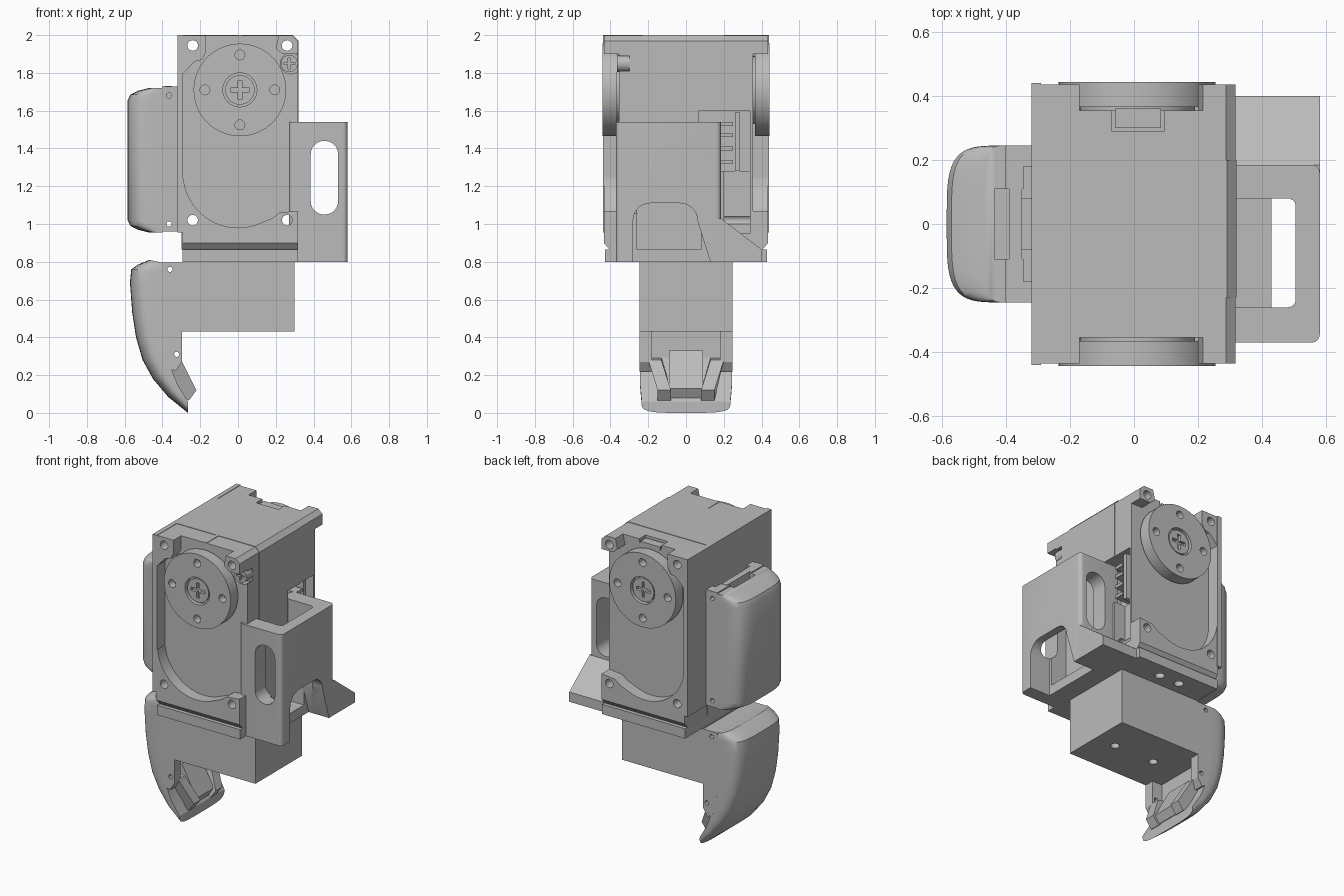
import bpy, bmesh, math

if "Cube" in bpy.data.objects:
    bpy.data.objects.remove(bpy.data.objects["Cube"])

grey = bpy.data.materials.new("plain grey")
grey.use_nodes = True
grey.diffuse_color = (0.5, 0.5, 0.5, 1)
grey.node_tree.nodes["Principled BSDF"].inputs["Base Color"].default_value = (0.5, 0.5, 0.5, 1)


def finish(name, bm):
    bmesh.ops.recalc_face_normals(bm, faces=bm.faces)
    mesh = bpy.data.meshes.new(name)
    bm.to_mesh(mesh)
    bm.free()
    ob = bpy.data.objects.new(name, mesh)
    ob.data.materials.append(grey)
    bpy.context.collection.objects.link(ob)
    return ob


def prism(name, pts, axis, a, b):
    """Extrude a 2D outline along the named axis from a to b."""
    place = {"x": lambda p, t: (t, p[0], p[1]),
             "y": lambda p, t: (p[0], t, p[1]),
             "z": lambda p, t: (p[0], p[1], t)}[axis]
    bm = bmesh.new()
    lo = [bm.verts.new(place(p, a)) for p in pts]
    hi = [bm.verts.new(place(p, b)) for p in pts]
    bm.faces.new(lo)
    bm.faces.new(hi)
    for i in range(len(pts)):
        j = (i + 1) % len(pts)
        bm.faces.new((lo[i], lo[j], hi[j], hi[i]))
    return finish(name, bm)


def box(name, x, y, z):
    return prism(name, [(x[0], y[0]), (x[1], y[0]), (x[1], y[1]), (x[0], y[1])], "z", *z)


def arc(cx, cy, r, a0, a1, n):
    return [(cx + r * math.cos(math.radians(a0 + (a1 - a0) * i / n)),
             cy + r * math.sin(math.radians(a0 + (a1 - a0) * i / n))) for i in range(n + 1)]


def ring(cx, cy, r, n=32):
    return arc(cx, cy, r, 0, 360, n)[:-1]


def rrect(x0, x1, y0, y1, r):
    return (arc(x1 - r, y0 + r, r, -90, 0, 6) + arc(x1 - r, y1 - r, r, 0, 90, 6)
            + arc(x0 + r, y1 - r, r, 90, 180, 6) + arc(x0 + r, y0 + r, r, 180, 270, 6))


def cut(targets, cutter):
    for ob in targets:
        mod = ob.modifiers.new("cut", "BOOLEAN")
        mod.operation, mod.solver, mod.object = "DIFFERENCE", "EXACT", cutter
        bpy.context.view_layer.objects.active = ob
        bpy.ops.object.modifier_apply(modifier=mod.name)
    bpy.data.objects.remove(cutter)


def loft_pad(name, stations, n=28):
    """Skin D-shaped sections; each station is outer xz, inner xz, half width."""
    bm = bmesh.new()
    rows = []
    for xo, zo, xi, zi, w in stations:
        row = []
        for i in range(n + 1):
            a = math.pi * i / n
            c, s = math.cos(a), max(math.sin(a), 0)
            h = s ** 0.5
            y = math.copysign(w * abs(c) ** 0.5, c)
            row.append(bm.verts.new((xi + (xo - xi) * h, y, zi + (zo - zi) * h)))
        rows.append(row)
    for r, q in zip(rows, rows[1:]):
        for i in range(n + 1):
            j = (i + 1) % (n + 1)
            bm.faces.new((r[i], r[j], q[j], q[i]))
    bm.faces.new(rows[0])
    bm.faces.new(rows[-1])
    return finish(name, bm)


def cross_screw(name, x, z, r, y0, y1):
    head = prism(name, ring(x, z, r), "y", y0, y1)
    d = 0.02
    lo, hi = min(y1 - d, y1 + d), max(y1 - d, y1 + d)
    for w, h in ((0.65, 0.14), (0.14, 0.65)):
        cut([head], box("slot_cutter", (x - r * w, x + r * w), (lo, hi), (z - r * h, z + r * h)))


# Motor case with a seam band round the middle
def case_outline(g):
    return [(-0.295 - g, 0.865), (0.317 + g, 0.865), (0.317 + g, 1.97), (0.287 + g, 1.997 + g), (-0.295 - g, 1.997 + g)]


case = prism("motor_case", case_outline(0), "y", -0.355, 0.355)
band = prism("case_middle_band", case_outline(0.003), "y", -0.23, 0.2)
drilled = [case, band]
cut(drilled, box("recess", (0.24, 0.4), (0.2, 0.34), (0.95, 1.6)))
cut(drilled, box("socket", (0.16, 0.4), (0.07, 0.34), (1.28, 1.6)))
cut([case], box("notch", (-0.07, 0.095), (0.29, 0.4), (1.97, 2.1)))
cut([case], prism("screw_seat", ring(0.28, 1.85, 0.055), "y", -0.4, -0.3))
box("case_top_tab", (-0.06, 0.085), (0.3, 0.36), (1.96, 1.985))
box("top_rib", (0, 0.018), (-0.355, -0.23), (1.99, 2.0))

# Cable socket
for z in (1.33, 1.40, 1.47, 1.53):
    box("socket_pin", (0.15, 0.3), (0.18, 0.25), (z - 0.01, z + 0.01))
box("socket_wall", (0.16, 0.3), (0.26, 0.285), (1.28, 1.59))

# Side cover and raised end frames
drilled.append(box("side_cover", (-0.32, -0.29), (-0.44, 0.44), (0.955, 2.0)))
lower = [(-0.295, 0.9), (0.317, 0.9), (0.317, 1.07), (0.22, 1.06), (0.18, 1.03)]
lower += arc(0, 1.27, 0.29, -68, -174, 20) + [(-0.295, 1.24)]
upper_left = [(-0.295, 1.79), (-0.23, 1.86), (-0.19, 1.87), (-0.17, 1.91), (-0.17, 1.997), (-0.295, 1.997)]
upper_right = [(0.215, 1.997), (0.2, 1.93), (0.235, 1.9), (0.317, 1.9), (0.317, 1.97), (0.287, 1.997)]
for s in (-1, 1):
    for name, pts in (("lower_frame", lower), ("upper_right_boss", upper_right), ("upper_left_boss", upper_left)):
        drilled.append(prism(name, pts, "y", s * 0.35, s * 0.435))
    prism("frame_bottom_bevel", [(s * 0.35, 0.9), (s * 0.435, 0.9), (s * 0.405, 0.865), (s * 0.35, 0.865)],
          "x", -0.295, 0.317)
for x in (-0.24, 0.26):
    for z in (1.02, 1.945):
        cut(drilled, prism("bolt_hole", ring(x, z, 0.028, 20), "y", -0.6, 0.6))
cross_screw("corner_screw", 0.272, 1.85, 0.045, -0.3, -0.365)

# Output discs with centre screws
for s in (-1, 1):
    prism("disc_hub", ring(0.01, 1.71, 0.18), "y", s * 0.35, s * 0.37)
    disc = prism("output_disc", ring(0.01, 1.71, 0.245, 64), "y", s * 0.365, s * 0.443)
    cut([disc], prism("screw_well", ring(0.01, 1.71, 0.09), "y", s * 0.41, s * 0.5))
    for dx, dz in ((0.185, 0), (-0.185, 0), (0, 0.185), (0, -0.185)):
        cut([disc], prism("disc_hole", ring(0.01 + dx, 1.71 + dz, 0.026, 20), "y", s * 0.39, s * 0.5))
    cross_screw("disc_screw", 0.01, 1.71, 0.078, s * 0.4, s * 0.435)

# Base plate and the block under it
base = box("base_plate", (-0.295, 0.317), (-0.43, 0.43), (0.8, 0.865))
neck = box("neck_block", (-0.3, 0.3), (-0.245, 0.245), (0.43, 0.8))
for x in (-0.15, 0.15):
    cut([neck], prism("neck_hole", ring(x, 0, 0.027, 20), "z", 0.3, 0.6))
    cut([base], prism("base_hole", ring(x / 2, 0.33, 0.03, 20), "z", 0.7, 0.84))

# Side bracket: hollow box with slots, an arch and a sloping foot
bracket = prism("side_bracket", rrect(0.27, 0.58, -0.37, 0.185, 0.025), "z", 0.8, 1.54)
foot = prism("bracket_foot", [(0.1, 0.8), (0.4, 0.8), (0.4, 0.865), (0.185, 1.03), (0.1, 1.03)], "x", 0.3, 0.58)
cut([bracket], prism("bracket_hollow", rrect(0.2, 0.505, -0.26, 0.08, 0.025), "z", 0.7, 1.7))
cut([bracket], prism("bracket_slot", rrect(0.385, 0.53, 1.05, 1.44, 0.07), "y", -0.6, 0.6))
arch = ([(-0.28, 0.7), (0.16, 0.7), (0.06, 1.02)] + arc(-0.03, 1.02, 0.09, 0, 90, 8)
        + arc(-0.19, 1.02, 0.09, 90, 180, 8))
cut([bracket, foot], prism("arch_cutter", arch, "x", 0.43, 0.7))
box("bracket_floor", (0.3, 0.43), (-0.36, 0.18), (0.8, 0.865))

# Upper finger pad and its holder
half = [(-0.47, 1.72), (-0.53, 1.705), (-0.57, 1.685), (-0.585, 1.655)]
profile = half + [(x, 2.675 - z) for x, z in reversed(half)]
pad = loft_pad("upper_pad", [(x, z, -0.4, z, 0.245) for x, z in profile])
holder = box("upper_pad_holder", (-0.402, -0.31), (-0.245, 0.245), (0.96, 1.728))
cut([pad, holder], box("channel", (-0.435, -0.34), (-0.11, 0.11), (1.3, 1.9)))
cut([holder], box("wide_channel", (-0.345, -0.32), (-0.18, 0.18), (1.3, 1.9)))
box("holder_clip", (-0.39, -0.35), (-0.125, 0.125), (1.2, 1.73))
box("holder_tongue", (-0.35, -0.3), (-0.08, 0.08), (1.2, 1.68))

# Lower curved fingertip and its holder
loft_pad("lower_fingertip", [
    (-0.47, 0.81, -0.4, 0.795, 0.24), (-0.53, 0.785, -0.4, 0.78, 0.245), (-0.565, 0.76, -0.4, 0.75, 0.245),
    (-0.572, 0.69, -0.4, 0.68, 0.245), (-0.56, 0.53, -0.4, 0.53, 0.245), (-0.54, 0.4, -0.395, 0.43, 0.245),
    (-0.505, 0.28, -0.38, 0.33, 0.245), (-0.45, 0.18, -0.355, 0.24, 0.245), (-0.37, 0.085, -0.32, 0.15, 0.243),
    (-0.265, 0.0, -0.265, 0.06, 0.235)])
holders = [holder, box("fingertip_holder", (-0.405, -0.29), (-0.245, 0.245), (0.43, 0.795))]
cheek = [(-0.4, 0.43), (-0.297, 0.43), (-0.297, 0.27), (-0.33, 0.22), (-0.37, 0.24), (-0.4, 0.38)]
tip_wall = [(-0.42, 0.3), (-0.3, 0.28), (-0.22, 0.12), (-0.26, 0.065), (-0.35, 0.13)]
for s in (-1, 1):
    holders.append(prism("holder_cheek", cheek, "y", s * 0.18, s * 0.245))
    wall = prism("tip_socket_wall", tip_wall, "y", s * 0.08, s * 0.15)
    for v in wall.data.vertices:
        if v.co.z > 0.2:
            v.co.y += s * 0.05
box("holder_back", (-0.42, -0.37), (-0.2, 0.2), (0.28, 0.45))
prism("tip_socket_floor", [(-0.4, 0.33), (-0.35, 0.33), (-0.24, 0.13), (-0.27, 0.08), (-0.36, 0.14)], "y", -0.09, 0.09)
for x, z in ((-0.365, 1.68), (-0.365, 1.0), (-0.36, 0.76), (-0.325, 0.31)):
    cut(holders, prism("pin_hole", ring(x, z, 0.014, 12), "y", -0.6, 0.6))

# Smooth curved faces, keep edges crisp
for ob in bpy.context.scene.objects:
    ob.select_set(ob.type == "MESH")
bpy.context.view_layer.objects.active = case
bpy.ops.object.shade_smooth_by_angle(angle=math.radians(30))
